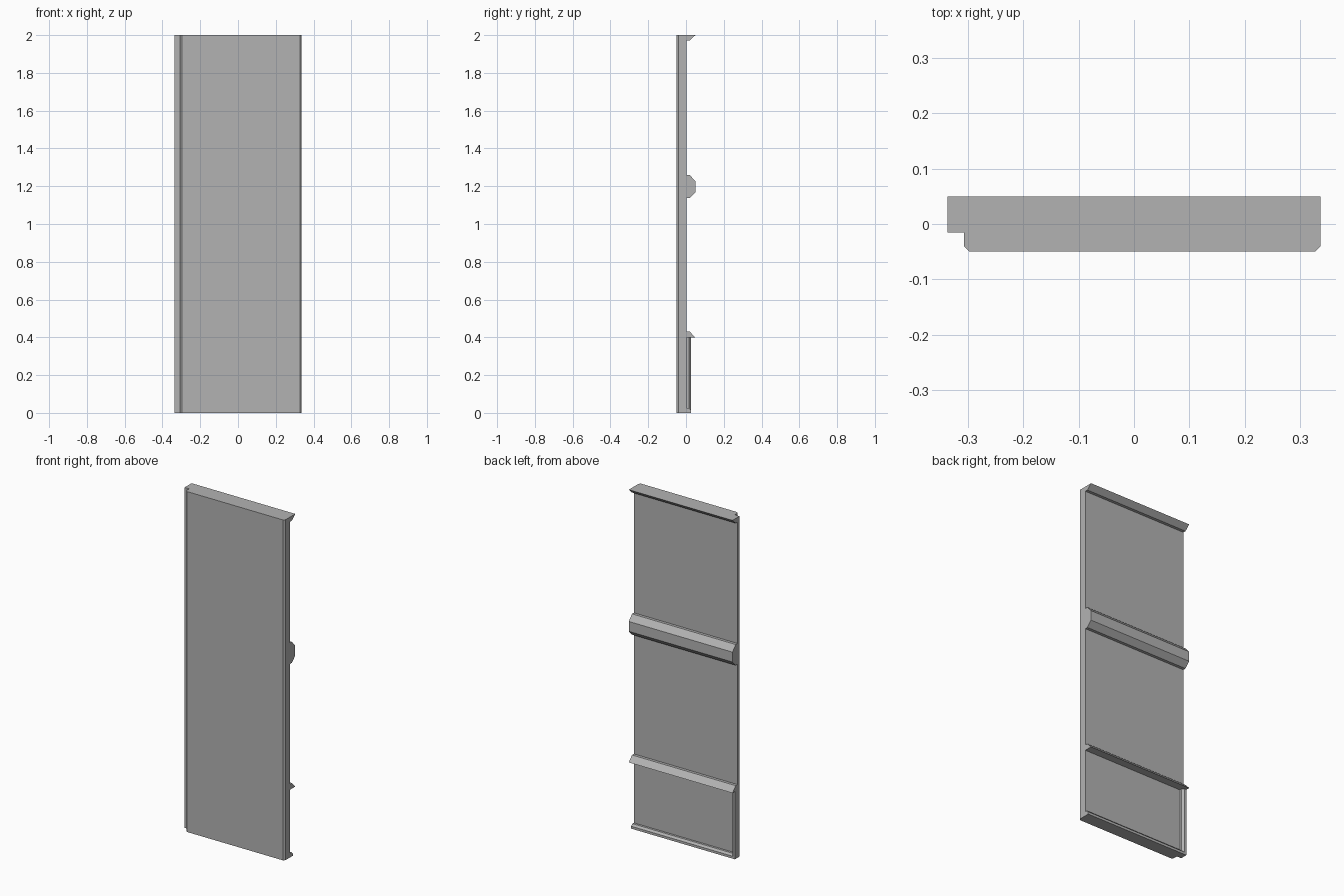
import bpy
import bmesh

cube = bpy.data.objects.get("Cube")
if cube:
    bpy.data.objects.remove(cube, do_unlink=True)

grey = bpy.data.materials.new("plain grey")
grey.use_nodes = True
grey.diffuse_color = (0.45, 0.45, 0.45, 1)
grey.node_tree.nodes["Principled BSDF"].inputs["Base Color"].default_value = grey.diffuse_color

HALF = 0.337     # half the panel width
BACK = 0.003     # rear surface of the sheet
STEP = 0.02      # height where rib chamfers begin
TOP = 0.05       # crest of the ribs
LOW = 0.027      # crest of the low frame


def extrude(name, profile, start, end, place):
    """Sweep a closed profile; place(a, b, t) maps it into space."""
    bm = bmesh.new()
    rings = [[bm.verts.new(place(a, b, t)) for a, b in profile] for t in (start, end)]
    bm.faces.new(rings[0])
    bm.faces.new(rings[1])
    n = len(profile)
    for i in range(n):
        j = (i + 1) % n
        bm.faces.new((rings[0][i], rings[0][j], rings[1][j], rings[1][i]))
    bmesh.ops.recalc_face_normals(bm, faces=bm.faces)
    mesh = bpy.data.meshes.new(name)
    bm.to_mesh(mesh)
    bm.free()
    mesh.materials.append(grey)
    obj = bpy.data.objects.new(name, mesh)
    bpy.context.collection.objects.link(obj)


def upright(a, b, t):
    return (a, b, t)


def crosswise(a, b, t):
    return (t, a, b)


# Main panel with a rebated right edge and chamfered front corners
extrude("panel", [(-HALF, BACK), (-HALF, -0.015), (-0.307, -0.015), (-0.307, -0.04),
                  (-0.297, -0.05), (HALF - 0.01, -0.05), (HALF, -0.04), (HALF, BACK)],
        0, 2, upright)

# Horizontal ribs on the back
ribs = {
    "top_rib": [(BACK, 2), (TOP, 2), (STEP, 1.972), (BACK, 1.972)],
    "middle_rib": [(BACK, 1.259), (STEP, 1.259), (TOP, 1.226), (TOP, 1.168),
                   (STEP, 1.137), (BACK, 1.137)],
    "lower_rib": [(BACK, 0.43), (STEP, 0.43), (TOP, 0.398), (BACK, 0.398)],
}
for name, profile in ribs.items():
    extrude(name, profile, -HALF, HALF, crosswise)

# Low frame around the bottom bay: a rail and one post on the right edge
extrude("bottom_rail", [(BACK, 0), (LOW, 0), (LOW, 0.014), (0.016, 0.025), (BACK, 0.025)],
        -HALF, HALF, crosswise)
extrude("right_post", [(-HALF, BACK), (-HALF, LOW), (0.014 - HALF, LOW),
                       (0.025 - HALF, 0.016), (0.025 - HALF, BACK)],
        0, 0.398, upright)
